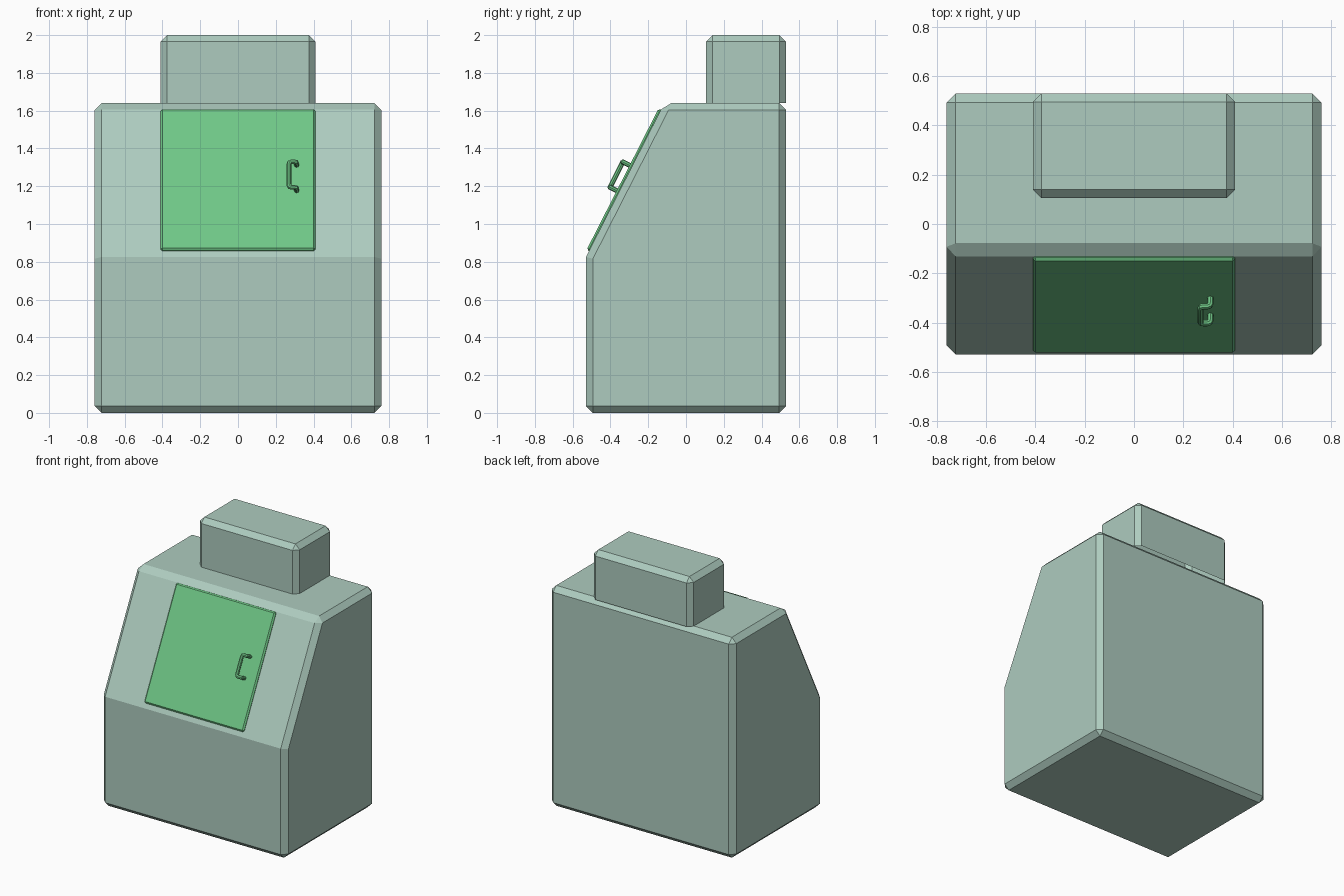
import bpy, bmesh
from mathutils import Vector

if "Cube" in bpy.data.objects:
    bpy.data.objects.remove(bpy.data.objects["Cube"])


def material(name, rgb):
    m = bpy.data.materials.new(name)
    m.diffuse_color = (*rgb, 1)
    m.use_nodes = True
    m.node_tree.nodes["Principled BSDF"].inputs["Base Color"].default_value = m.diffuse_color
    return m


PAINT = material("grey_green", (0.42, 0.60, 0.52))
GREEN = material("green", (0.16, 0.57, 0.24))

# Frame of the sloped front panel: s runs up the slope, n points outward
FOOT, HEAD = Vector((0, -0.53, 0.825)), Vector((0, -0.115, 1.64))
UP = (HEAD - FOOT).normalized()
OUT = Vector((0, -UP.z, UP.y))


def on_slope(x, s, n):
    return Vector((x, 0, 0)) + FOOT + UP * s + OUT * n


def prism(name, loop, shift, mat, bevel, open_base=False):
    """Extrude a loop of points by a vector, then chamfer its sharp edges."""
    bm = bmesh.new()
    base = bm.faces.new([bm.verts.new(p) for p in loop])
    ext = bmesh.ops.extrude_face_region(bm, geom=[base], use_keep_orig=True)
    verts = [g for g in ext["geom"] if isinstance(g, bmesh.types.BMVert)]
    bmesh.ops.translate(bm, verts=verts, vec=shift)
    bmesh.ops.recalc_face_normals(bm, faces=bm.faces)
    if open_base:
        bmesh.ops.delete(bm, geom=[base], context='FACES_ONLY')
    mesh = bpy.data.meshes.new(name)
    bm.to_mesh(mesh)
    bm.free()
    mesh.materials.append(mat)
    ob = bpy.data.objects.new(name, mesh)
    bpy.context.collection.objects.link(ob)
    mod = ob.modifiers.new("chamfer", 'BEVEL')
    mod.width, mod.segments = bevel, 1
    mod.limit_method, mod.angle_limit = 'ANGLE', 0.56
    return ob


# Cabinet body from its side profile
profile = [(-0.53, 0), (0.53, 0), (0.53, 1.64), (HEAD.y, HEAD.z), (FOOT.y, FOOT.z)]
prism("body", [(-0.76, y, z) for y, z in profile], (1.52, 0, 0), PAINT, 0.037)

# Box on top, open underneath where it sits on the body
rect = [(-0.41, 0.105), (0.41, 0.105), (0.41, 0.53), (-0.41, 0.53)]
prism("top_box", [(x, y, 1.64) for x, y in rect], (0, 0, 0.36), PAINT, 0.035, True)

# Door lying on the slope
rect = [(-0.41, 0.036), (0.41, 0.036), (0.41, 0.876), (-0.41, 0.876)]
prism("door", [on_slope(x, s, -0.01) for x, s in rect], OUT * 0.024, GREEN, 0.01)

# Handle: bent tube whose feet step sideways before meeting the door
path = [on_slope(*p) for p in [
    (0.31, 0.387, 0.005), (0.31, 0.387, 0.054), (0.27, 0.387, 0.054),
    (0.27, 0.538, 0.054), (0.31, 0.538, 0.054), (0.31, 0.538, 0.005)]]
points = [path[0]]
for a, b, c in zip(path, path[1:], path[2:]):
    p, q = b + (a - b).normalized() * 0.013, b + (c - b).normalized() * 0.013
    points += [p, (p + q) / 4 + b / 2, q]
points.append(path[-1])
curve = bpy.data.curves.new("handle", 'CURVE')
curve.dimensions = '3D'
curve.bevel_depth, curve.bevel_resolution = 0.013, 2
curve.use_fill_caps = True
spline = curve.splines.new('POLY')
spline.points.add(len(points) - 1)
for sp, p in zip(spline.points, points):
    sp.co = (*p, 1)
curve.materials.append(GREEN)
handle = bpy.data.objects.new("handle", curve)
bpy.context.collection.objects.link(handle)
bpy.context.view_layer.objects.active = handle
handle.select_set(True)
bpy.ops.object.convert(target='MESH')
bpy.ops.object.shade_smooth_by_angle()
